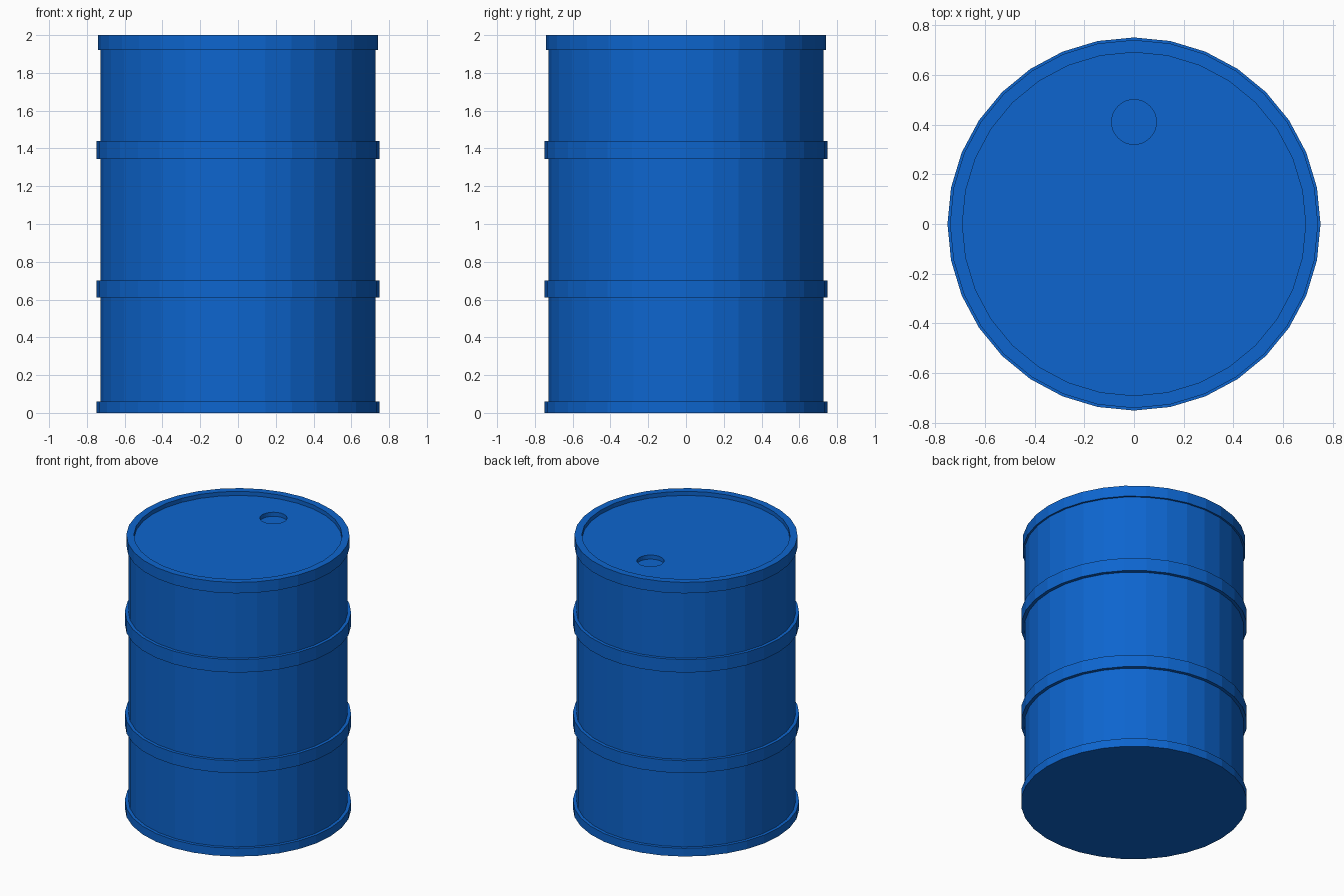
import bpy, bmesh
from math import sin, cos, tau

cube = bpy.data.objects.get("Cube")
if cube:
    bpy.data.objects.remove(cube, do_unlink=True)

SIDES = 32
LID_Z = 1.97
INNER_R = 0.69
BUNG_Y, BUNG_R, BUNG_DEPTH = 0.41, 0.09, 0.03

blue = bpy.data.materials.new("drum blue")
blue.use_nodes = True
blue.diffuse_color = (0.004, 0.13, 0.62, 1)
blue.node_tree.nodes["Principled BSDF"].inputs["Base Color"].default_value = blue.diffuse_color


def ring(bm, radius, z, y=0):
    return [bm.verts.new((radius * cos(tau * i / SIDES), y + radius * sin(tau * i / SIDES), z))
            for i in range(SIDES)]


def join(bm, a, b):
    for i in range(SIDES):
        j = (i + 1) % SIDES
        bm.faces.new((a[i], a[j], b[j], b[i]))


def finish(bm, name):
    mesh = bpy.data.meshes.new(name)
    bm.to_mesh(mesh)
    bm.free()
    mesh.materials.append(blue)
    obj = bpy.data.objects.new(name, mesh)
    bpy.context.collection.objects.link(obj)
    return obj


# Drum shell: base rim, two rolling hoops, top rim and inner lip
BODY_R, HOOP_R, TOP_R = 0.727, 0.75, 0.74
profile = []
for radius, low, high in ((HOOP_R, 0, 0.06), (HOOP_R, 0.61, 0.70),
                          (HOOP_R, 1.345, 1.44), (TOP_R, 1.92, 2)):
    if low > 0:
        profile.append((BODY_R, low))
    profile += [(radius, low), (radius, high)]
    if high < 2:
        profile.append((BODY_R, high))
profile += [(INNER_R, 2), (INNER_R, LID_Z)]

bm = bmesh.new()
rings = [ring(bm, r, z) for r, z in profile]
bm.faces.new(rings[0][::-1])
for lower, upper in zip(rings, rings[1:]):
    join(bm, lower, upper)
finish(bm, "drum_shell")

# Sunken lid with a round opening
bm = bmesh.new()
join(bm, ring(bm, INNER_R, LID_Z), ring(bm, BUNG_R, LID_Z, BUNG_Y))
finish(bm, "lid")

# Shallow bung recess
bm = bmesh.new()
edge = ring(bm, BUNG_R, LID_Z, BUNG_Y)
floor = ring(bm, BUNG_R, LID_Z - BUNG_DEPTH, BUNG_Y)
join(bm, edge, floor)
bm.faces.new(floor)
finish(bm, "bung_recess")
